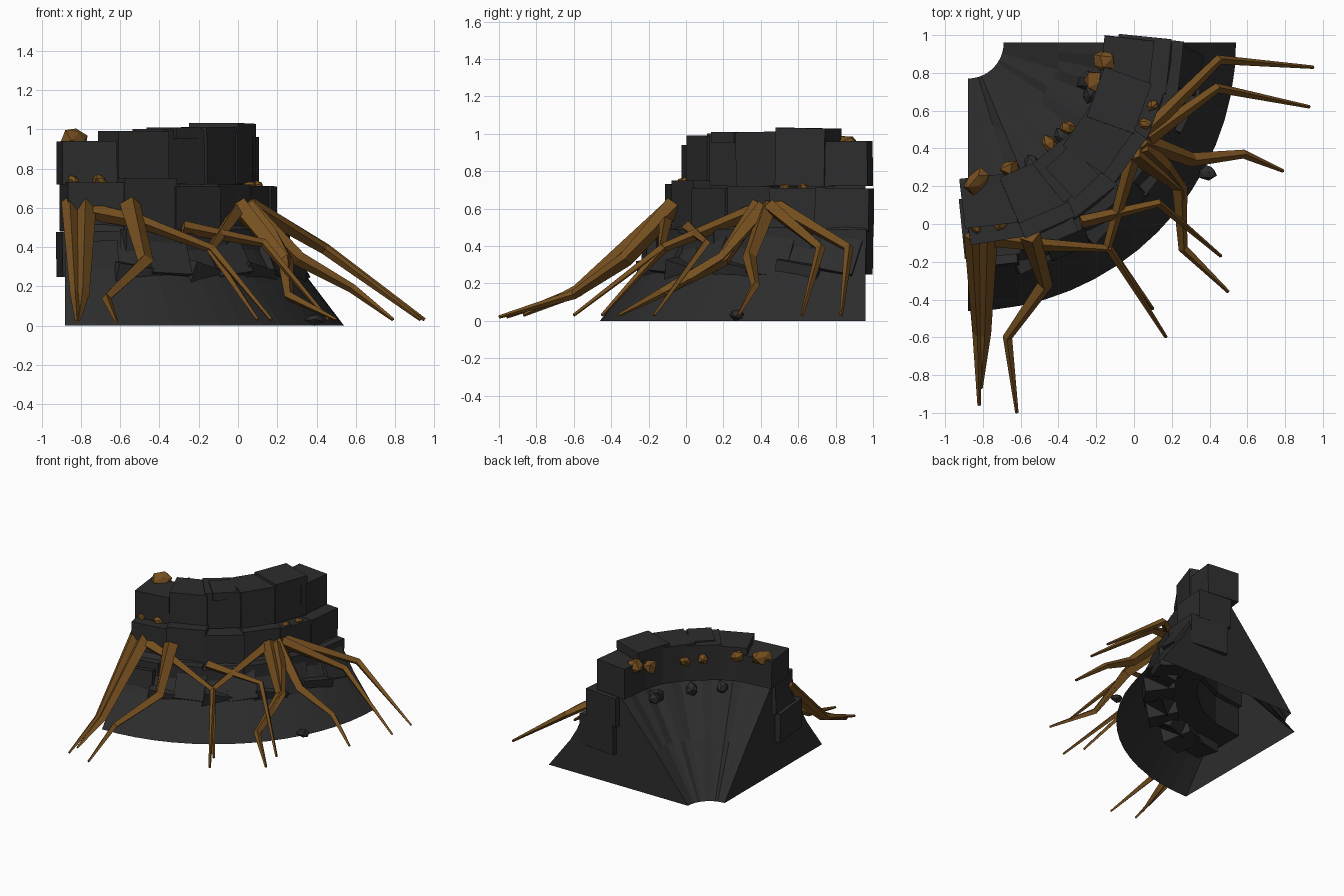
import bpy, bmesh, math, random
from mathutils import Vector, Matrix

if "Cube" in bpy.data.objects:
    bpy.data.objects.remove(bpy.data.objects["Cube"])

random.seed(4)
CX, CY = -0.88, 0.96  # centre of the quarter ring


def material(name, rgb):
    m = bpy.data.materials.new(name)
    m.diffuse_color = (*rgb, 1)
    m.use_nodes = True
    m.node_tree.nodes["Principled BSDF"].inputs["Base Color"].default_value = m.diffuse_color
    return m


STONE = material("dark_stone", (0.026, 0.026, 0.027))
WOOD = material("brown_wood", (0.18, 0.079, 0.014))


def finish(name, bm, mat):
    bmesh.ops.recalc_face_normals(bm, faces=bm.faces)
    me = bpy.data.meshes.new(name)
    bm.to_mesh(me)
    bm.free()
    me.materials.append(mat)
    ob = bpy.data.objects.new(name, me)
    bpy.context.collection.objects.link(ob)
    return ob


def polar(r, deg, z):
    a = math.radians(deg)
    return Vector((CX + r * math.cos(a), CY + r * math.sin(a), z))


# Earth bank: quarter revolve of a sloped section, open underneath
def bank():
    bm = bmesh.new()
    profile = [(0.19, 0), (0.48, 0.36), (0.80, 0.73), (1.00, 0.60), (1.13, 0.42), (1.23, 0.25), (1.42, 0)]
    n = 16
    rings = []
    for i in range(n + 1):
        ring = []
        for k, (r, z) in enumerate(profile):
            j = random.uniform(-0.03, 0.03) if k in (1, 2) and 0 < i < n else 0
            ring.append(bm.verts.new(polar(r + j, -90 + 90 * i / n, z)))
        rings.append(ring)
    for a, b in zip(rings, rings[1:]):
        for k in range(len(profile) - 1):
            bm.faces.new((a[k], a[k + 1], b[k + 1], b[k]))
    bm.faces.new(rings[0])
    bm.faces.new(rings[-1])
    finish("earth_bank", bm, STONE)


# Box shaped stone, turned about the ring centre, then leaned and rolled
def stone(name, deg, r, z, size, turn=0.0, lean=0.0, roll=0.0):
    bm = bmesh.new()
    bmesh.ops.create_cube(bm, size=1)
    rot = (Matrix.Rotation(math.radians(deg + turn), 3, 'Z')
           @ Matrix.Rotation(math.radians(lean), 3, 'Y')
           @ Matrix.Rotation(math.radians(roll), 3, 'X'))
    for v in bm.verts:
        v.co = rot @ Vector(v.co[i] * size[i] for i in range(3)) + polar(r, deg, z)
    finish(name, bm, STONE)


def course(name, angles, tops, r0, r1, z0, width):
    for i, (a, top) in enumerate(zip(angles, tops)):
        d = random.uniform(-0.01, 0.01)
        stone(f"{name}_{i + 1}", a, (r0 + r1) / 2 + d, (z0 + top) / 2, (r1 - r0, width, top - z0),
              random.uniform(-1.5, 1.5), 0, random.uniform(-1, 1))


bank()
course("lower_block", [-83, -67, -52, -37, -22, -7.5], [0.48, 0.49, 0.47, 0.49, 0.50, 0.49], 0.82, 1.14, 0.25, 0.30)
course("middle_block", [-81.5, -66, -51, -36, -21, -7], [0.73, 0.75, 0.71, 0.72, 0.71, 0.71], 0.79, 1.07, 0.48, 0.29)
course("top_block", [-82.5, -66, -51, -36, -21, -7.8], [0.94, 0.99, 1.00, 1.01, 1.03, 0.96], 0.72, 0.985, 0.72, 0.28)
# Thin cap slab on the parapet
stone("cap_slab", -51, 0.88, 0.98, (0.22, 0.18, 0.06), 4)


# Irregular chunk
def chunk(name, loc, size, mat, squash=(1, 1, 1), jitter=0.25):
    bm = bmesh.new()
    bmesh.ops.create_icosphere(bm, subdivisions=1, radius=1)
    rot = Matrix.Rotation(random.uniform(0, 6), 3, 'Z') @ Matrix.Rotation(random.uniform(0, 1), 3, 'X')
    for v in bm.verts:
        p = v.co * random.uniform(1 - jitter, 1 + jitter)
        v.co = rot @ Vector(p[i] * squash[i] * size for i in range(3)) + Vector(loc)
    finish(name, bm, mat)


# Slabs slumped against the outer bank, low ones and leaning ones alternating
for i in range(9):
    low = i % 2
    stone(f"slumped_slab_{i + 1}", -82 + i * 9.3, 1.12 if low else 1.10, 0.25 if low else 0.31,
          (0.22, 0.25, 0.14) if low else (0.20, 0.22, 0.22), random.uniform(-10, 10),
          random.uniform(5, 20) if low else random.uniform(-35, -5), random.uniform(-14, 14))
chunk("fallen_pebble", (0.39, 0.27, 0.035), 0.05, STONE, (1, 0.9, 0.6))
for i, (a, r) in enumerate([(-62, 0.72), (-45, 0.71), (-22, 0.70), (-18, 0.66)]):
    chunk(f"inner_rubble_{i + 1}", polar(r, a, 0.66), 0.06, STONE, (1, 0.8, 0.7))

# Brown clods stuck on the wall
CLODS = [(-0.83, 0.23, 0.95, 0.075), (-0.66, 0.29, 0.93, 0.06), (-0.45, 0.42, 0.90, 0.055),
         (-0.35, 0.51, 0.89, 0.05), (-0.21, 0.75, 0.90, 0.07), (-0.16, 0.86, 0.94, 0.07),
         (-0.84, -0.02, 0.74, 0.035), (-0.71, 0.0, 0.74, 0.04), (0.06, 0.53, 0.71, 0.035),
         (0.10, 0.63, 0.71, 0.035)]
for i, (x, y, z, s) in enumerate(CLODS):
    chunk(f"brown_clod_{i + 1}", (x, y, z), s, WOOD, (1, 0.8, 0.75))


# Tapered four sided jointed leg
def leg(name, pts, w0):
    bm = bmesh.new()
    pts = [Vector(p) for p in pts]
    n = len(pts)
    prev = None
    for i, p in enumerate(pts):
        d = (pts[min(i + 1, n - 1)] - pts[max(i - 1, 0)]).normalized()
        side = d.cross(Vector((0, 0, 1))).normalized()
        up = side.cross(d)
        w = w0 + (0.009 - w0) * (i / (n - 1)) ** 1.1
        ring = [bm.verts.new(p + side * a * w + up * b * w) for a, b in ((1, 0), (0, 1), (-1, 0), (0, -1))]
        if prev:
            for k in range(4):
                bm.faces.new((prev[k], prev[(k + 1) % 4], ring[(k + 1) % 4], ring[k]))
        else:
            bm.faces.new(ring)
        prev = ring
    bm.faces.new(prev)
    finish(name, bm, WOOD)


# Each entry: base half width, then joints from base to tip
LEGS = [
    # left cluster
    (0.040, [(-0.86, -0.06, 0.63), (-0.83, -0.58, 0.16), (-0.82, -0.96, 0.02)]),
    (0.055, [(-0.775, -0.05, 0.62), (-0.79, -0.58, 0.16), (-0.81, -0.87, 0.03)]),
    (0.055, [(-0.55, -0.06, 0.62), (-0.47, -0.32, 0.33), (-0.67, -0.60, 0.14), (-0.62, -1.0, 0.02)]),
    (0.045, [(-0.80, -0.07, 0.59), (-0.50, -0.11, 0.53), (-0.13, -0.13, 0.39), (0.17, -0.60, 0.03)]),
    (0.035, [(-0.28, 0.01, 0.50), (0.13, 0.11, 0.42), (0.46, -0.17, 0.03)]),
    # right cluster
    (0.042, [(0.05, 0.47, 0.62), (0.45, 0.87, 0.39), (0.95, 0.83, 0.03)]),
    (0.042, [(0.07, 0.45, 0.61), (0.44, 0.72, 0.39), (0.93, 0.62, 0.03)]),
    (0.050, [(0.04, 0.44, 0.61), (0.31, 0.34, 0.34), (0.58, 0.37, 0.19), (0.79, 0.28, 0.03)]),
    (0.055, [(0.00, 0.38, 0.61), (0.24, 0.20, 0.33), (0.26, -0.13, 0.15), (0.50, -0.36, 0.03)]),
    (0.050, [(0.05, 0.41, 0.60), (0.17, 0.30, 0.47), (0.26, 0.19, 0.33), (0.27, -0.11, 0.14)]),
    (0.040, [(0.00, 0.37, 0.59), (-0.14, -0.12, 0.39), (0.10, -0.45, 0.03)]),
]
for i, (w, pts) in enumerate(LEGS):
    leg(f"jointed_leg_{i + 1}", pts, w)
